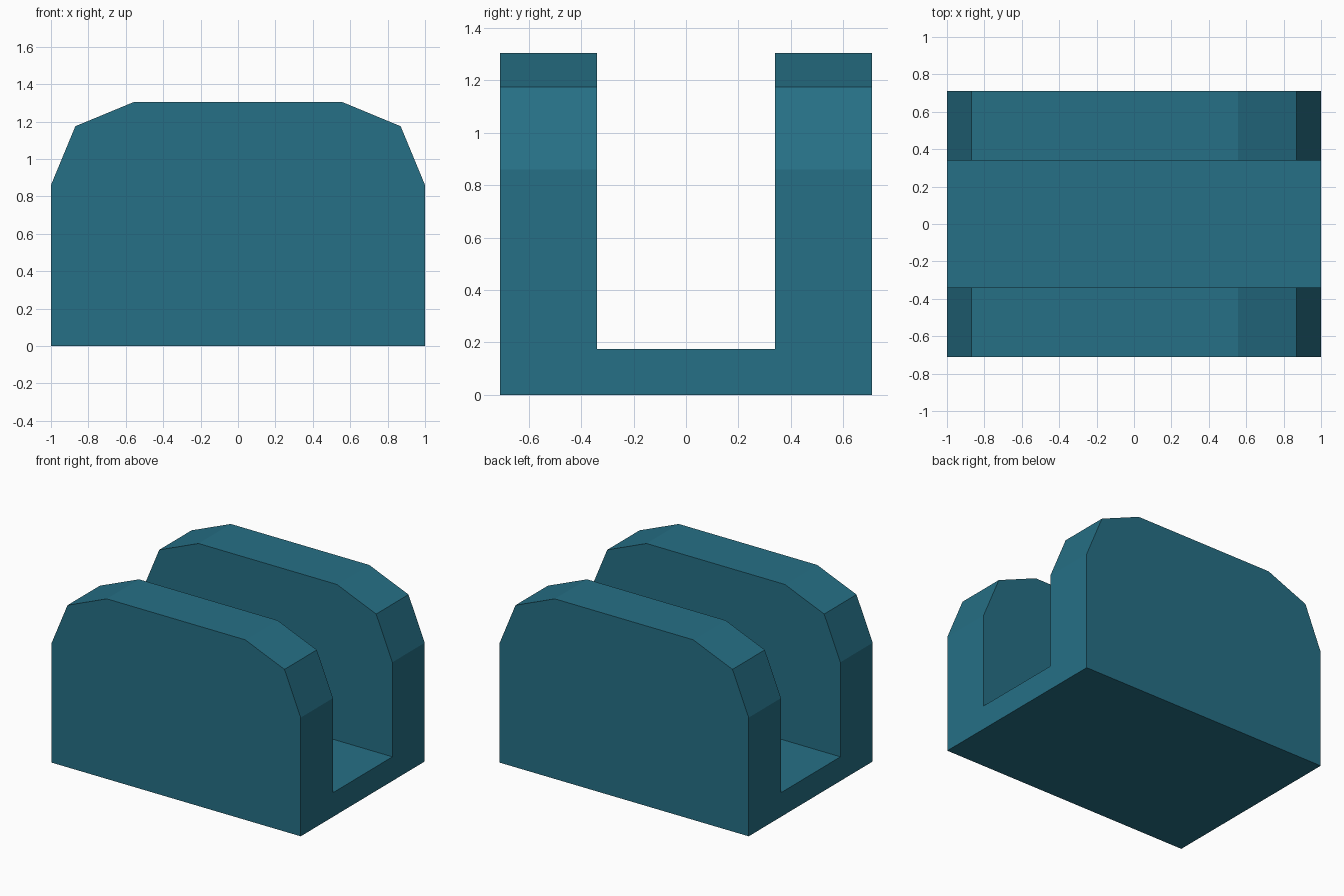
import bpy, bmesh, math

if "Cube" in bpy.data.objects:
    bpy.data.objects.remove(bpy.data.objects["Cube"])

HALF_X, HALF_Y, HEIGHT = 1.0, 0.71, 1.305
RADIUS, STEPS = 0.445, 2            # faceted top corners
SLOT_HALF, FLOOR = 0.34, 0.175      # slot through the block

teal = bpy.data.materials.new("deep teal")
teal.diffuse_color = (0.019, 0.160, 0.236, 1)
teal.use_nodes = True
teal.node_tree.nodes["Principled BSDF"].inputs["Base Color"].default_value = teal.diffuse_color


def link(name, bm):
    bmesh.ops.recalc_face_normals(bm, faces=bm.faces)
    mesh = bpy.data.meshes.new(name)
    bm.to_mesh(mesh)
    bm.free()
    mesh.materials.append(teal)
    obj = bpy.data.objects.new(name, mesh)
    bpy.context.collection.objects.link(obj)
    return obj


# Block: arched front profile extruded along y
right = [(HALF_X, 0)]
for i in range(STEPS + 1):
    a = math.pi / 2 * i / STEPS
    right.append((HALF_X - RADIUS + RADIUS * math.cos(a),
                  HEIGHT - RADIUS + RADIUS * math.sin(a)))
profile = right + [(-x, z) for x, z in reversed(right)]
bm = bmesh.new()
face = bm.faces.new([bm.verts.new((x, -HALF_Y, z)) for x, z in profile])
ext = bmesh.ops.extrude_face_region(bm, geom=[face])
bmesh.ops.translate(bm, vec=(0, 2 * HALF_Y, 0),
                    verts=[v for v in ext["geom"] if isinstance(v, bmesh.types.BMVert)])
holder = link("slotted_holder", bm)

# Slot cutter: open at the top and both ends
bm = bmesh.new()
bmesh.ops.create_cube(bm, size=1)
bmesh.ops.scale(bm, vec=(3, 2 * SLOT_HALF, 2), verts=bm.verts)
bmesh.ops.translate(bm, vec=(0, 0, FLOOR + 1), verts=bm.verts)
cutter = link("slot_cutter", bm)
cutter.hide_render = True

# Cut the slot and drop the cutter
cut = holder.modifiers.new("slot", 'BOOLEAN')
cut.operation = 'DIFFERENCE'
cut.solver = 'EXACT'
cut.object = cutter
bpy.context.view_layer.objects.active = holder
holder.select_set(True)
bpy.ops.object.modifier_apply(modifier=cut.name)
bpy.data.objects.remove(cutter)
